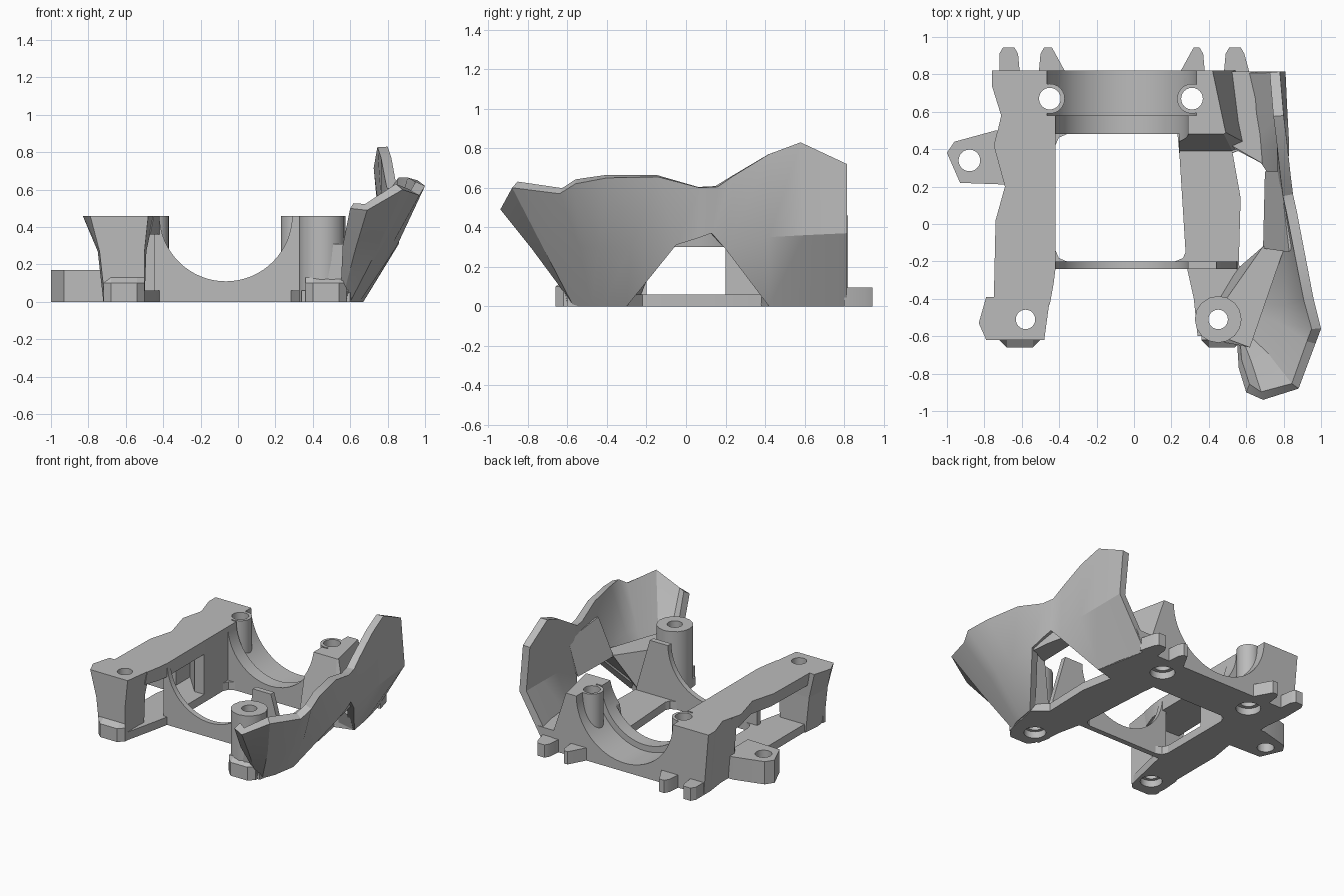
import bpy, bmesh, math
from mathutils import Vector

cube = bpy.data.objects.get("Cube")
if cube:
    bpy.data.objects.remove(cube, do_unlink=True)

grey = bpy.data.materials.new("plain grey")
grey.use_nodes = True
GREY = (0.5, 0.5, 0.5, 1)
grey.diffuse_color = GREY
grey.node_tree.nodes["Principled BSDF"].inputs["Base Color"].default_value = GREY


def make(name, verts, faces, fix=True):
    bm = bmesh.new()
    vs = [bm.verts.new(v) for v in verts]
    for f in faces:
        bm.faces.new([vs[i] for i in f])
    if fix:
        bmesh.ops.recalc_face_normals(bm, faces=bm.faces[:])
    me = bpy.data.meshes.new(name)
    bm.to_mesh(me)
    bm.free()
    me.materials.append(grey)
    ob = bpy.data.objects.new(name, me)
    bpy.context.collection.objects.link(ob)
    return ob


def solid(name, a, b):
    """Closed solid between two rings with equal point counts."""
    n = len(a)
    faces = [list(range(n)), list(range(n, 2 * n))]
    faces += [[i, (i + 1) % n, n + (i + 1) % n, n + i] for i in range(n)]
    return make(name, list(a) + list(b), faces)


def loft(name, low, z0, z1, high=None):
    return solid(name, [(x, y, z0) for x, y in low], [(x, y, z1) for x, y in (high or low)])


def circle(x, y, r, n=24):
    return [(x + r * math.cos(math.tau * i / n), y + r * math.sin(math.tau * i / n)) for i in range(n)]


def apply(ob, mod):
    with bpy.context.temp_override(object=ob, active_object=ob, selected_objects=[ob]):
        bpy.ops.object.modifier_apply(modifier=mod.name)


def cut(ob, cutter):
    cutter.hide_render = True
    mod = ob.modifiers.new("cut", "BOOLEAN")
    mod.operation, mod.solver, mod.object = "DIFFERENCE", "EXACT", cutter
    apply(ob, mod)
    bpy.data.objects.remove(cutter, do_unlink=True)


def drill(ob, x, y, r=0.058, z0=-0.1, z1=0.8):
    cut(ob, loft("drill", circle(x, y, r), z0, z1))


def bore(ob, r, y0, y1):
    ring = circle(-0.065, 0.465, r, 64)
    cut(ob, solid("bore", [(x, y0, z) for x, z in ring], [(x, y1, z) for x, z in ring]))


BOSSES = [(-0.45, 0.67), (0.31, 0.67)]
LEFT_POST, RIGHT_POST = (-0.58, -0.51), (0.45, -0.51)

# Flat base: two rails and the rear cross plate
right_floor = loft("right_floor", [(0.24, 0.4), (0.52, 0.38), (0.67, 0.42), (0.58, 0.82), (0.2, 0.82)], 0, 0.06)
right_rail = loft("right_rail", [(0.24, 0.42), (0.28, -0.22), (0.32, -0.4), (0.34, -0.6), (0.6, -0.6),
                                 (0.66, -0.3), (0.56, -0.22), (0.57, 0.14), (0.52, 0.42)], 0, 0.06)
left_rail = loft("left_rail", [(-0.42, 0.5), (-0.42, -0.24), (-0.44, -0.34), (-0.5, -0.6), (-0.7, -0.6),
                               (-0.7, 0.02), (-0.67, 0.2), (-0.7, 0.5)], 0, 0.06)

# Rear saddle with stepped half bore and screw bosses
saddle = loft("rear_saddle", [(-0.7, 0.45), (-0.42, 0.45), (-0.42, 0.48), (0.3, 0.48), (0.36, 0.82),
                              (-0.72, 0.82), (-0.72, 0.74), (-0.7, 0.58)], 0, 0.46,
              [(-0.74, 0.45), (-0.42, 0.45), (-0.42, 0.48), (0.3, 0.48), (0.36, 0.82),
               (-0.76, 0.82), (-0.76, 0.74), (-0.71, 0.58)])
shoulder = loft("right_shoulder", [(0.24, 0.38), (0.53, 0.38), (0.62, 0.42), (0.57, 0.82), (0.27, 0.82)],
                0.01, 0.46, [(0.24, 0.48), (0.48, 0.48), (0.49, 0.49), (0.42, 0.82), (0.27, 0.82)])
for part in (saddle, shoulder):
    bore(part, 0.355, 0.3, 0.9)
    bore(part, 0.4, 0.58, 0.95)
for i, (x, y) in enumerate(BOSSES):
    for part in (saddle, shoulder, right_floor):
        if part is saddle or i == 1:
            drill(part, x, y)
            drill(part, x, y, 0.085, -0.1, 0.05)
    boss = loft("screw_boss", circle(x, y, 0.08), 0.12, 0.46)
    drill(boss, x, y)

# Left beam, its rear web and the mounting tab
loft("left_beam", [(-0.42, 0.5), (-0.42, -0.24), (-0.43, -0.32), (-0.47, -0.43), (-0.73, -0.43),
                   (-0.72, 0.02), (-0.68, 0.2), (-0.73, 0.42), (-0.72, 0.5)], 0.36, 0.46,
     [(-0.42, 0.5), (-0.42, -0.24), (-0.43, -0.32), (-0.45, -0.43), (-0.75, -0.43),
      (-0.74, 0.02), (-0.69, 0.2), (-0.75, 0.42), (-0.73, 0.5)])
loft("left_web", [(-0.5, 0.2), (-0.42, 0.2), (-0.42, 0.5), (-0.7, 0.5), (-0.7, 0.42)], 0.03, 0.4)
tab = loft("side_tab", [(-0.66, 0.21), (-0.93, 0.22), (-1, 0.38), (-0.96, 0.44), (-0.74, 0.5), (-0.66, 0.5)], 0, 0.17)
drill(tab, -0.88, 0.34)

# Front arch wall
wall = [(-0.45, 0), (0.56, 0), (0.55, 0.08), (0.44, 0.46), (-0.45, 0.46)]
arch = solid("front_arch", [(x, -0.24, z) for x, z in wall], [(x, -0.2, z) for x, z in wall])
bore(arch, 0.355, -0.4, 0)

# Rounded gussets in the corners of the floor opening
for x, y, sx, sy in ((-0.42, 0.48, 1, -1), (-0.42, -0.2, 1, 1), (0.28, -0.2, -1, 1)):
    loft("corner_gusset", [(x - 0.02 * sx, y - 0.02 * sy), (x + 0.06 * sx, y - 0.02 * sy), (x + 0.06 * sx, y),
                           (x + 0.018 * sx, y + 0.018 * sy), (x, y + 0.06 * sy), (x - 0.02 * sx, y + 0.06 * sy)],
         0, 0.06)

# Front posts, the left one flared above its shank, with stepped feet
shank = [(-0.49, -0.4), (-0.5, -0.62), (-0.74, -0.62), (-0.75, -0.53), (-0.74, -0.4)]
left_shank = loft("left_post_shank", [(-0.5, -0.4), (-0.5, -0.62), (-0.71, -0.62), (-0.72, -0.53), (-0.71, -0.4)],
                  0, 0.27, shank)
left_top = loft("left_post_top", shank, 0.27, 0.46,
                [(-0.45, -0.4), (-0.48, -0.62), (-0.79, -0.62), (-0.83, -0.53), (-0.79, -0.39)])
right_post = loft("right_post", circle(*RIGHT_POST, 0.125, 16), 0, 0.46)

# Fill joining the right post to the guard
root = loft("guard_root", [(0.42, -0.62), (0.58, -0.6), (0.65, -0.32), (0.54, -0.25), (0.42, -0.45)], 0.01, 0.31,
            [(0.46, -0.6), (0.62, -0.66), (0.82, -0.08), (0.69, -0.12), (0.48, -0.42)])

for parts, (x, y) in (((left_shank, left_top, left_rail), LEFT_POST), ((right_post, right_rail, root), RIGHT_POST)):
    for part in parts:
        drill(part, x, y, 0.052)
        drill(part, x, y, 0.075, -0.1, 0.05)
    m = x - 0.03 if x < 0 else x + 0.02
    foot = [(m - 0.11, y - 0.08), (m - 0.11, y - 0.11), (m - 0.07, y - 0.15),
            (m + 0.07, y - 0.15), (m + 0.11, y - 0.11), (m + 0.11, y - 0.08)]
    loft("front_foot", foot, 0, 0.1)
    loft("foot_slope", foot, 0.1, 0.13, [(px, max(py, y - 0.11)) for px, py in foot])

# Rear prongs
for x0, x1, flare0, flare1 in ((-0.72, -0.62, 0, 0.01), (-0.5, -0.42, 0.01, 0.06),
                               (0.3, 0.37, 0.06, 0.01), (0.49, 0.59, 0.01, 0.03)):
    loft("rear_prong", [(x0 - flare0, 0.8), (x0, 0.91), (x0 + 0.02, 0.945), (x1 - 0.02, 0.945),
                        (x1, 0.91), (x1 + flare1, 0.8)], 0, 0.095)

# Thick strut over the guard's open arch, and the valley beside the shoulder
loft("guard_strut", [(0.69, -0.13), (0.84, -0.06), (0.83, 0.06), (0.8, 0.2), (0.7, 0.28)], 0.3, 0.55,
     [(0.83, -0.15), (0.87, -0.08), (0.84, 0.06), (0.82, 0.16), (0.78, 0.28)])
loft("guard_valley", [(0.5, 0.42), (0.66, 0.42), (0.59, 0.815), (0.5, 0.815)], 0, 0.15,
     [(0.52, 0.42), (0.71, 0.31), (0.66, 0.815), (0.52, 0.815)])

# Faceted guard: each column runs rim, waist, hem (no hem over the open arch)
columns = [
    ((0.60, -0.90, 0.50), (0.56, -0.77, 0.30), (0.55, -0.62, 0.09)),
    ((0.69, -0.94, 0.49), (0.63, -0.78, 0.29), (0.57, -0.61, 0.06)),
    ((0.88, -0.88, 0.60), (0.75, -0.72, 0.29), (0.60, -0.57, 0.0)),
    ((0.97, -0.64, 0.57), (0.82, -0.54, 0.30), (0.64, -0.48, 0.0)),
    ((1.00, -0.56, 0.62), (0.85, -0.44, 0.30), (0.65, -0.42, 0.0)),
    ((0.96, -0.40, 0.65), (0.85, -0.28, 0.30), (0.67, -0.30, 0.0)),
    ((0.91, -0.14, 0.655), (0.86, -0.05, 0.31), None),
    ((0.87, 0.07, 0.60), (0.855, 0.06, 0.345), None),
    ((0.85, 0.16, 0.605), (0.845, 0.13, 0.37), None),
    ((0.84, 0.24, 0.66), (0.82, 0.20, 0.29), None),
    ((0.82, 0.42, 0.77), (0.83, 0.42, 0.35), (0.67, 0.42, 0.0)),
    ((0.80, 0.58, 0.83), (0.82, 0.60, 0.36), (0.64, 0.60, 0.0)),
    ((0.78, 0.815, 0.72), (0.81, 0.815, 0.37), (0.59, 0.815, 0.0)),
]
verts, ids = [], []
for col in columns:
    row = []
    for p in col:
        if p:
            verts.append(Vector(p))
        row.append(len(verts) - 1)
    ids.append(row)
faces = []
for a, b in zip(ids, ids[1:]):
    for k in (0, 1):
        f = list(dict.fromkeys([a[k + 1], b[k + 1], b[k], a[k]]))
        if len(f) > 2:
            faces.append(f)
guard = make("side_guard", verts, faces, fix=False)
mod = guard.modifiers.new("thickness", "SOLIDIFY")
mod.thickness, mod.offset = 0.055, -1
apply(guard, mod)

# Smooth the round walls and keep every edge crisp
bpy.ops.object.select_all(action="DESELECT")
for ob in bpy.context.collection.objects:
    if ob.type == "MESH" and ob.data.materials and ob.data.materials[0] == grey:
        ob.select_set(True)
        bpy.context.view_layer.objects.active = ob
bpy.ops.object.shade_smooth_by_angle(angle=math.radians(25))
